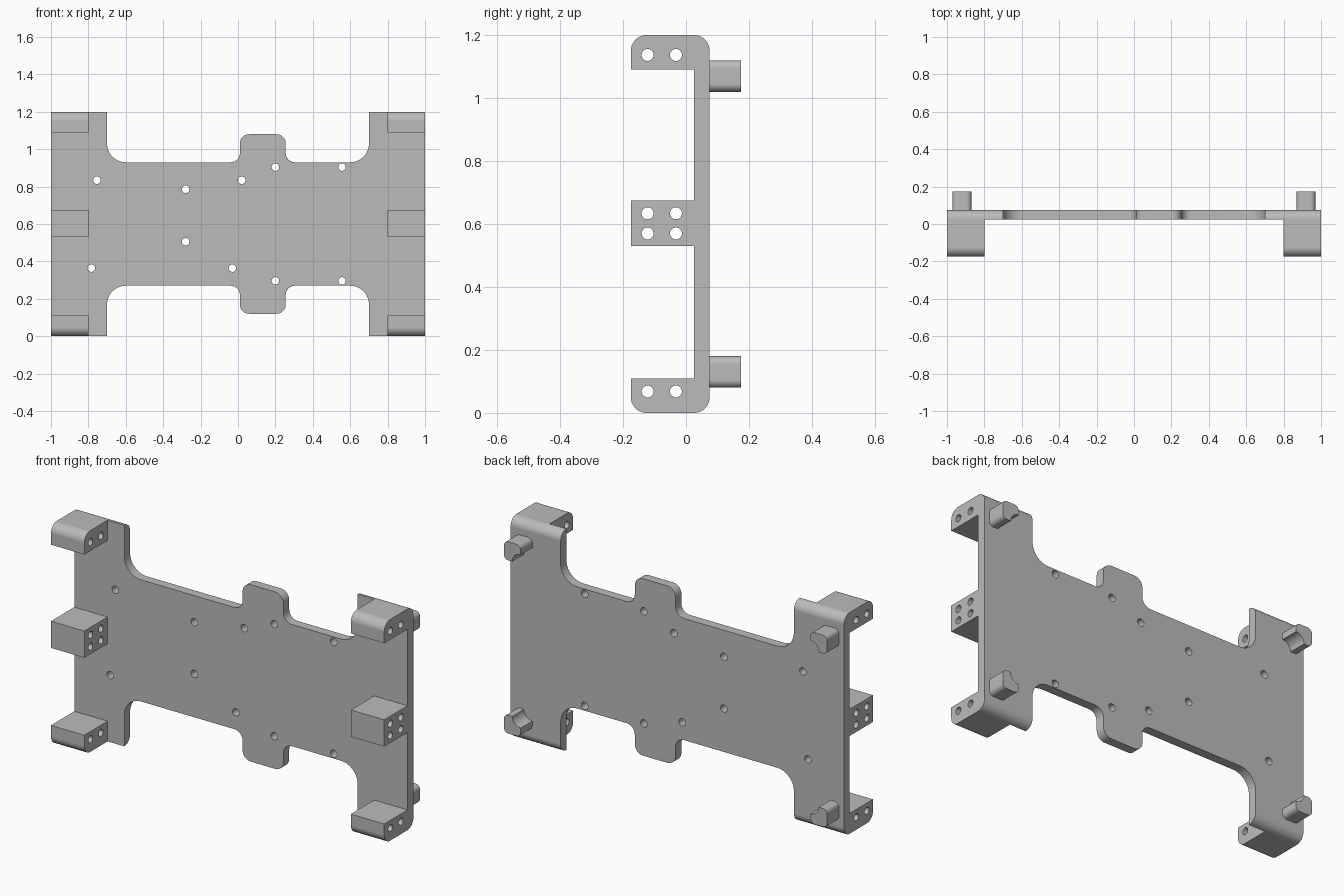
import bpy, bmesh
from math import cos, sin, pi
from mathutils import Vector

if "Cube" in bpy.data.objects:
    bpy.data.objects.remove(bpy.data.objects["Cube"], do_unlink=True)

grey = bpy.data.materials.new("plain_grey")
grey.use_nodes = True
colour = (0.5, 0.5, 0.5, 1)
grey.diffuse_color = colour
grey.node_tree.nodes["Principled BSDF"].inputs["Base Color"].default_value = colour


def rounded(corners, steps=10):
    """Right-angled outline; positive radius fillets a corner, negative scoops it out."""
    out = []
    for i, (u, v, r) in enumerate(corners):
        p = Vector((u, v))
        if r == 0:
            out.append(p)
            continue
        before = (Vector(corners[i - 1][:2]) - p).normalized()
        after = (Vector(corners[(i + 1) % len(corners)][:2]) - p).normalized()
        for k in range(steps + 1):
            c, s = cos(pi / 2 * k / steps), sin(pi / 2 * k / steps)
            if r > 0:
                out.append(p + r * (before * (1 - s) + after * (1 - c)))
            else:
                out.append(p - r * (before * c + after * s))
    return out


def rect(u0, u1, v0, v1, r=0):
    return rounded([(u0, v0, r), (u1, v0, r), (u1, v1, r), (u0, v1, r)])


def circle(u, v, r, n=32):
    return [Vector((u + r * cos(2 * pi * k / n), v + r * sin(2 * pi * k / n))) for k in range(n)]


def prism(bm, outline, axis, a, b):
    """Extrude an outline along x (outline in y,z) or y (outline in x,z)."""
    place = (lambda p, w: (w, p.x, p.y)) if axis == "x" else (lambda p, w: (p.x, w, p.y))
    face = bm.faces.new([bm.verts.new(place(p, a)) for p in outline])
    moved = bmesh.ops.extrude_face_region(bm, geom=[face], use_keep_orig=True)["geom"]
    shift = Vector((b - a, 0, 0) if axis == "x" else (0, b - a, 0))
    bmesh.ops.translate(bm, verts=[g for g in moved if isinstance(g, bmesh.types.BMVert)], vec=shift)


def make(name, prisms):
    bm = bmesh.new()
    for args in prisms:
        prism(bm, *args)
    bmesh.ops.recalc_face_normals(bm, faces=bm.faces[:])
    mesh = bpy.data.meshes.new(name)
    bm.to_mesh(mesh)
    bm.free()
    mesh.materials.append(grey)
    ob = bpy.data.objects.new(name, mesh)
    bpy.context.collection.objects.link(ob)
    return ob


def activate(ob):
    bpy.ops.object.select_all(action="DESELECT")
    ob.select_set(True)
    bpy.context.view_layer.objects.active = ob


def combine(ob, tool, operation):
    tool.hide_render = True
    mod = ob.modifiers.new("combine", "BOOLEAN")
    mod.operation, mod.solver, mod.object = operation, "EXACT", tool
    activate(ob)
    bpy.ops.object.modifier_apply(modifier=mod.name)
    bpy.data.objects.remove(tool, do_unlink=True)


def finish(ob):
    activate(ob)
    bpy.ops.object.shade_smooth_by_angle()
    ob.modifiers.new("flat_faces", "WEIGHTED_NORMAL").keep_sharp = True


# Plate outline, upper half mirrored to the lower half, oversize at the ends
upper = [(-1.1, 1.3, 0), (-0.7, 1.3, 0), (-0.7, 0.93, 0.1),
         (0.01, 0.93, 0.05), (0.01, 1.08, 0.05), (0.255, 1.08, 0.05), (0.255, 0.93, 0.05),
         (0.7, 0.93, 0.1), (0.7, 1.3, 0), (1.1, 1.3, 0)]
lower = [(x, 1.2 - z, r) for x, z, r in reversed(upper)]
plate = make("mounting_plate", [(rounded(upper + lower), "y", 0.025, 0.1)])

# Mounting blocks along both sides
blocks = []
for z0, z1 in ((-0.05, 0.11), (0.53, 0.675), (1.09, 1.25)):
    for a, b in ((0.8, 1.15), (-1.15, -0.8)):
        blocks.append((rect(-0.25, 0.05, z0, z1), "x", a, b))
combine(plate, make("mounting_blocks", blocks), "UNION")

# Trim everything to the rounded side silhouette
envelope = make("envelope", [(rect(-0.175, 0.075, 0, 1.2, 0.0495), "x", -1, 1)])
combine(plate, envelope, "INTERSECT")

# Screw holes through the blocks and the plate
holes = [(circle(y, z, 0.019), "x", -1.2, 1.2)
         for y in (-0.122, -0.032) for z in (0.068, 0.57, 0.634, 1.137)]
spots = [(-0.754, 0.834), (-0.28, 0.786), (0.02, 0.834), (0.2, 0.904), (0.556, 0.904),
         (-0.28, 0.505), (-0.784, 0.364), (-0.03, 0.364), (0.2, 0.296), (0.556, 0.296)]
holes += [(circle(x, z, 0.02), "y", 0, 0.12) for x, z in spots]
combine(plate, make("screw_holes", holes), "DIFFERENCE")
finish(plate)

# Rear pegs, scooped at the corner facing the plate centre
for sx, side in ((1, "left"), (-1, "right")):
    for sz, level in ((1, "upper"), (-1, "lower")):
        x, z = 0.92 * sx, 0.6 + 0.47 * sz
        dx, dz = 0.05 * sx, 0.05 * sz
        outline = rounded([(x - dx, z - dz, -0.05), (x + dx, z - dz, 0.025),
                           (x + dx, z + dz, 0.025), (x - dx, z + dz, 0.025)])
        finish(make(f"{level}_{side}_peg", [(outline, "y", 0.07, 0.175)]))
